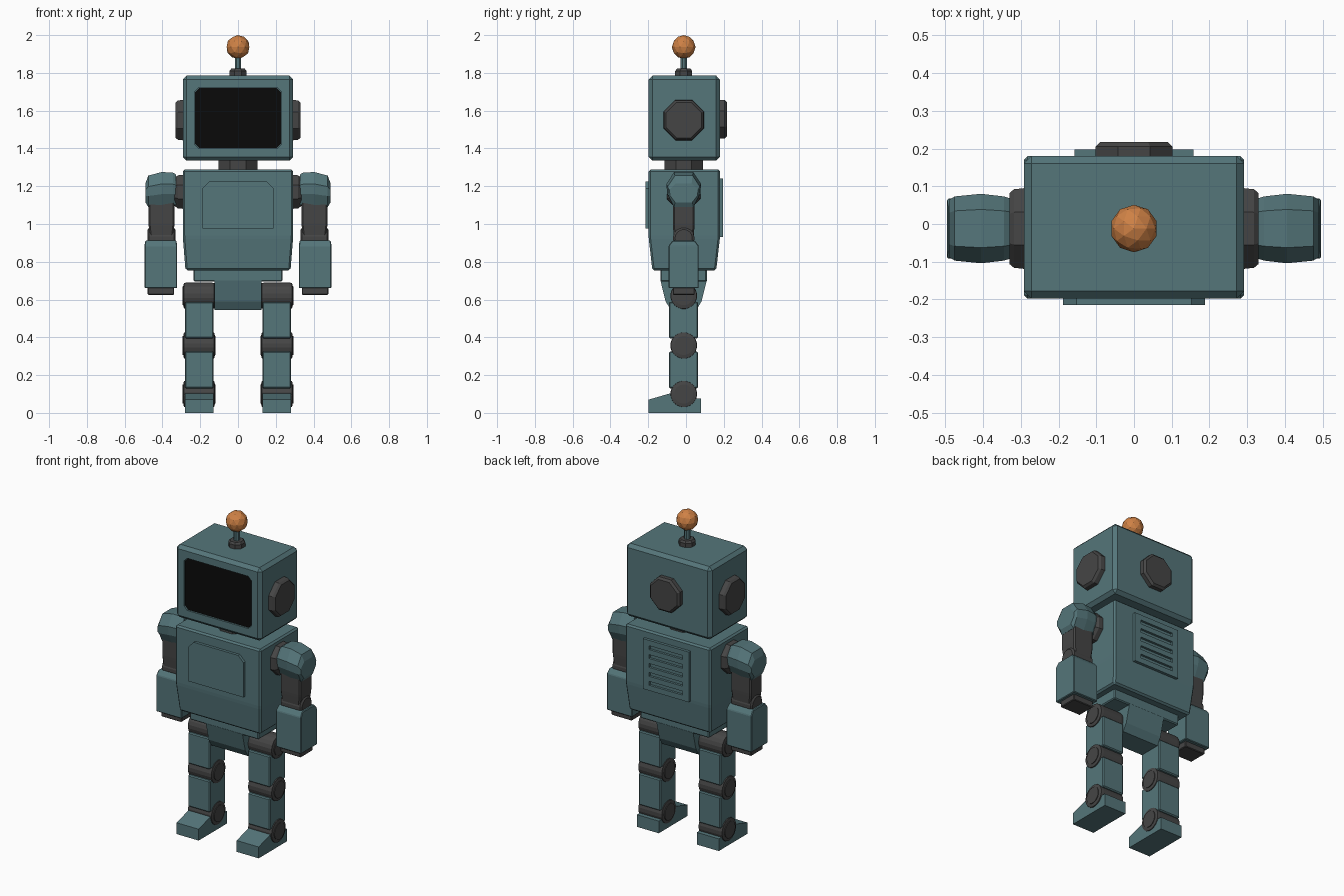
import bpy, bmesh, math
from mathutils import Vector

if "Cube" in bpy.data.objects:
    bpy.data.objects.remove(bpy.data.objects["Cube"])

YC = -0.012  # depth centre of the figure


def material(name, rgb):
    m = bpy.data.materials.new(name)
    m.diffuse_color = (*rgb, 1)
    m.use_nodes = True
    m.node_tree.nodes["Principled BSDF"].inputs["Base Color"].default_value = m.diffuse_color
    return m


TEAL = material("teal paint", (0.09, 0.18, 0.195))
DARK = material("dark rubber", (0.06, 0.06, 0.06))
BLACK = material("black glass", (0.003, 0.003, 0.003))
ORANGE = material("orange bulb", (0.62, 0.22, 0.06))


def finish(name, bm, mat, bevel=0.0):
    bmesh.ops.recalc_face_normals(bm, faces=bm.faces)
    if bevel:
        bmesh.ops.bevel(bm, geom=bm.edges[:], offset=bevel, segments=1,
                        affect='EDGES', clamp_overlap=True)
        bmesh.ops.recalc_face_normals(bm, faces=bm.faces)
    me = bpy.data.meshes.new(name)
    bm.to_mesh(me)
    bm.free()
    me.materials.append(mat)
    ob = bpy.data.objects.new(name, me)
    bpy.context.collection.objects.link(ob)
    return ob


def loft(name, rings, mat, bevel=0.0):
    """Skin equal-length rings of points and cap both ends."""
    bm = bmesh.new()
    vs = [[bm.verts.new(p) for p in r] for r in rings]
    n = len(vs[0])
    for a, b in zip(vs, vs[1:]):
        for i in range(n):
            j = (i + 1) % n
            bm.faces.new((a[i], a[j], b[j], b[i]))
    bm.faces.new(vs[0])
    bm.faces.new(vs[-1])
    return finish(name, bm, mat, bevel)


def rect(z, x0, x1, y0, y1):
    return [(x0, y0, z), (x1, y0, z), (x1, y1, z), (x0, y1, z)]


def box(name, x0, x1, y0, y1, z0, z1, mat, bevel=0.0):
    return loft(name, [rect(z0, x0, x1, y0, y1), rect(z1, x0, x1, y0, y1)], mat, bevel)


def disc(name, axis, centre, steps, sides, mat):
    """Turned part along an axis; steps are (offset, radius to the flats)."""
    rings = []
    for off, r in steps:
        r /= math.cos(math.pi / sides)
        ring = []
        for i in range(sides):
            a = (i + 0.5) * 2 * math.pi / sides
            u, v = r * math.cos(a), r * math.sin(a)
            p = {'x': (off, u, v), 'y': (u, off, v), 'z': (u, v, off)}[axis]
            ring.append(Vector(p) + Vector(centre))
        rings.append(ring)
    return loft(name, rings, mat)


def panel(name, x, z0, z1, y0, y1, cut, mat, low_cut=True):
    """Upright plate with clipped corners."""
    c = cut if low_cut else 0.002
    out = [(-x + c, z0), (x - c, z0), (x, z0 + c), (x, z1 - cut),
           (x - cut, z1), (-x + cut, z1), (-x, z1 - cut), (-x, z0 + c)]
    return loft(name, [[(u, y, w) for u, w in out] for y in (y0, y1)], mat)


def carve(ob, cutter):
    m = ob.modifiers.new("cut", 'BOOLEAN')
    m.operation = 'DIFFERENCE'
    m.solver = 'EXACT'
    m.object = cutter
    cutter.hide_render = True
    cutter.hide_viewport = True


# Head with recessed screen
head = box("head", -0.292, 0.292, -0.198, 0.18, 1.335, 1.785, TEAL, 0.02)
carve(head, panel("screen_cutter", 0.23, 1.4, 1.722, -0.25, -0.184, 0.022, DARK))
panel("screen", 0.228, 1.402, 1.72, -0.19, -0.182, 0.022, BLACK)
disc("head_back_knob", 'y', (0, 0, 1.555), [(0.17, 0.102), (0.205, 0.102), (0.217, 0.09)], 8, DARK)
disc("neck", 'z', (0, YC, 0), [(1.27, 0.102), (1.345, 0.102)], 8, DARK)

# Antenna
disc("antenna_base", 'z', (0, YC, 0), [(1.78, 0.045), (1.81, 0.045), (1.822, 0.036)], 8, DARK)
disc("antenna_rod", 'z', (0, YC, 0), [(1.81, 0.016), (1.9, 0.016)], 8, TEAL)
bm = bmesh.new()
bmesh.ops.create_icosphere(bm, subdivisions=2, radius=0.063)
bmesh.ops.translate(bm, verts=bm.verts, vec=(0, YC, 1.937))
finish("antenna_bulb", bm, ORANGE)

# Torso tapering at the bottom, chest plate and vented back plate
loft("torso", [rect(0.755, -0.278, 0.278, -0.178, 0.16),
               rect(0.93, -0.292, 0.292, -0.198, 0.18),
               rect(1.288, -0.292, 0.292, -0.198, 0.18)], TEAL, 0.01)
panel("chest_plate", 0.188, 0.975, 1.225, -0.215, -0.19, 0.036, TEAL, False)
back = box("back_plate", -0.157, 0.157, 0.17, 0.197, 0.93, 1.24, TEAL)
bm = bmesh.new()
for i in range(5):
    z = 0.975 + i * 0.055
    g = bmesh.ops.create_cube(bm, size=1)["verts"]
    bmesh.ops.scale(bm, verts=g, vec=(0.23, 0.04, 0.024))
    bmesh.ops.translate(bm, verts=g, vec=(0, 0.203, z))
carve(back, finish("vent_cutter", bm, DARK))

# Waist and pelvis
box("waist", -0.235, 0.235, -0.135, 0.11, 0.695, 0.765, TEAL, 0.006)
loft("pelvis", [rect(0.545, -0.125, 0.125, -0.08, 0.055),
                rect(0.59, -0.125, 0.125, -0.108, 0.082),
                rect(0.7, -0.125, 0.125, -0.135, 0.11)], TEAL)

# Shoulder cap cross-section (y, z), narrower at the bottom
CAP = [(-0.6, -1), (0.6, -1), (0.95, -0.3), (1, 0.3),
       (0.55, 1), (-0.55, 1), (-1, 0.3), (-0.95, -0.3)]

for side, s in (("right", 1), ("left", -1)):
    def sx(a, b):
        return (s * a, s * b)

    # Ear and shoulder joints
    disc(side + "_ear", 'x', (0, YC, 1.55),
         [(s * 0.28, 0.108), (s * 0.318, 0.104), (s * 0.33, 0.094)], 8, DARK)
    disc(side + "_shoulder_joint", 'x', (0, YC, 1.17),
         [(s * 0.28, 0.09), (s * 0.318, 0.088), (s * 0.335, 0.075)], 8, DARK)
    loft(side + "_shoulder_cap",
         [[(s * x, YC + u * w, zc + v * h) for u, v in CAP]
          for x, w, h, zc in ((0.328, 0.08, 0.08, 1.182), (0.345, 0.085, 0.087, 1.185),
                              (0.405, 0.092, 0.09, 1.185), (0.475, 0.085, 0.083, 1.173),
                              (0.49, 0.076, 0.05, 1.165))], TEAL)

    # Arm
    loft(side + "_upper_arm", [rect(0.9, *sx(0.348, 0.462), -0.062, 0.038),
                               rect(1.0, *sx(0.336, 0.474), -0.07, 0.046),
                               rect(1.13, *sx(0.336, 0.474), -0.07, 0.046)], DARK, 0.008)
    disc(side + "_elbow", 'x', (0, YC, 0.925),
         [(s * 0.332, 0.045), (s * 0.34, 0.056), (s * 0.47, 0.056), (s * 0.478, 0.045)], 20, DARK)
    loft(side + "_forearm", [rect(0.66, *sx(0.322, 0.495), -0.092, 0.067),
                             rect(0.885, *sx(0.322, 0.495), -0.092, 0.067),
                             rect(0.912, *sx(0.326, 0.491), -0.072, 0.047)], TEAL, 0.004)
    box(side + "_hand", *sx(0.338, 0.478), -0.07, 0.046, 0.625, 0.67, DARK, 0.004)

    # Leg: thigh, shin and three round joints
    box(side + "_thigh", *sx(0.13, 0.28), -0.09, 0.064, 0.395, 0.588, TEAL, 0.006)
    box(side + "_shin", *sx(0.13, 0.28), -0.09, 0.064, 0.13, 0.325, TEAL, 0.006)
    for joint, z in (("hip", 0.62), ("knee", 0.357), ("ankle", 0.1)):
        disc(side + "_" + joint, 'x', (s * 0.206, YC, z),
             [(-0.088, 0.05), (-0.084, 0.05), (-0.08, 0.068), (-0.064, 0.07),
              (0.064, 0.07), (0.08, 0.068), (0.084, 0.05), (0.088, 0.05)], 20, DARK)

    # Wedge foot
    prof = [(-0.198, 0), (0.08, 0), (0.08, 0.075), (0.03, 0.075), (-0.085, 0.103), (-0.198, 0.07)]
    loft(side + "_foot", [[(s * x, y, z) for y, z in prof] for x in (0.13, 0.28)], TEAL)
